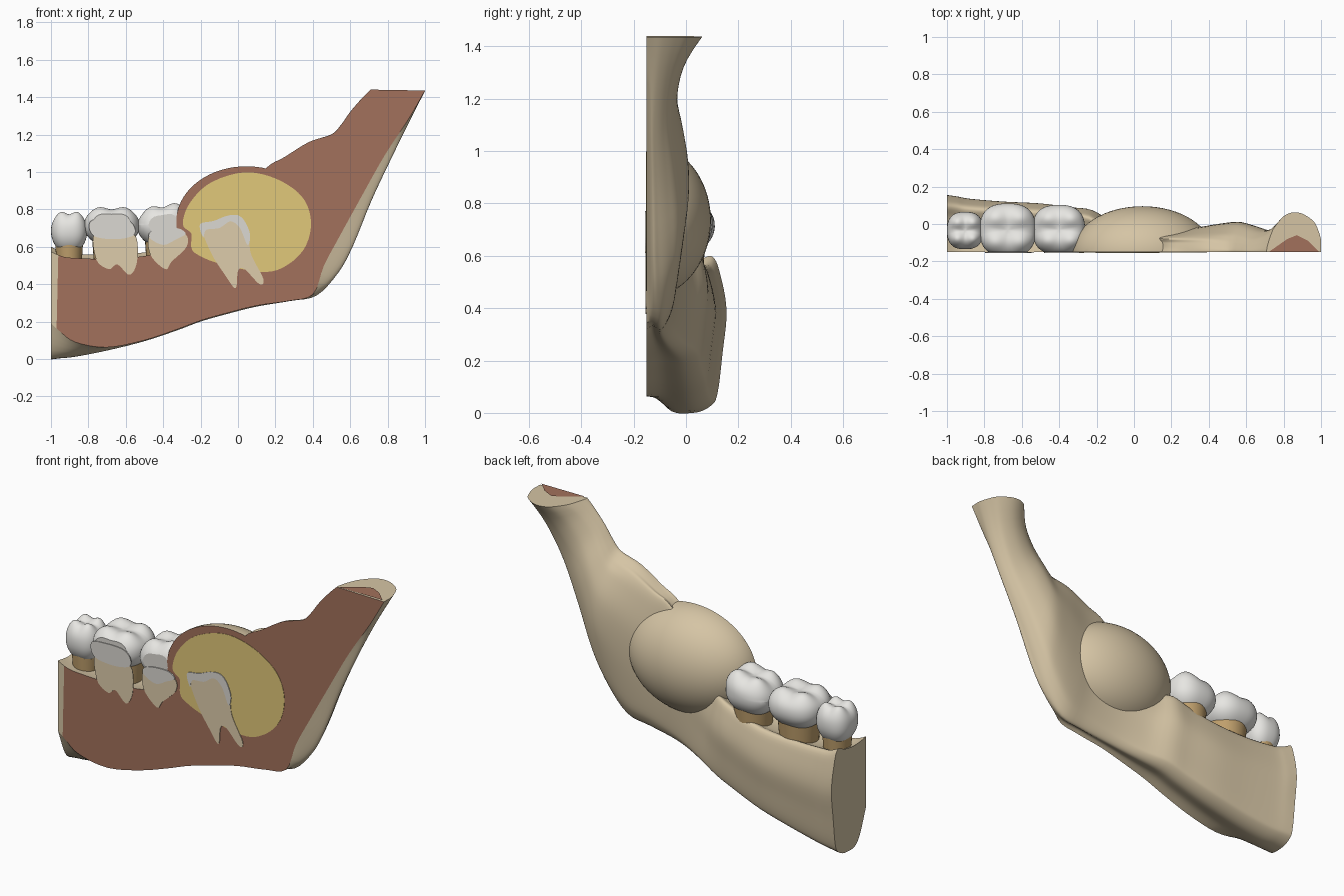
import bpy, bmesh, math
from mathutils import Vector

if "Cube" in bpy.data.objects:
    bpy.data.objects.remove(bpy.data.objects["Cube"])

CUT = -0.15  # y of the flat section plane


def material(name, *rgb):
    linear = [(c / 255) ** 2.2 for c in rgb] + [1]
    mat = bpy.data.materials.new(name)
    mat.use_nodes = True
    mat.diffuse_color = linear
    mat.node_tree.nodes["Principled BSDF"].inputs["Base Color"].default_value = linear
    return mat


BONE = material("bone", 212, 195, 163)
CUT_BONE = material("cut_bone", 161, 112, 92)
FLUID = material("cyst_yellow", 224, 199, 121)
ENAMEL = material("enamel_white", 232, 231, 227)
CUT_ENAMEL = material("cut_enamel", 218, 215, 209)
ROOT = material("root_tan", 190, 158, 108)
DENTIN = material("cut_dentin", 221, 203, 170)


def finish(name, bm, mats, smooth=True):
    bmesh.ops.recalc_face_normals(bm, faces=bm.faces[:])
    mesh = bpy.data.meshes.new(name)
    bm.to_mesh(mesh)
    bm.free()
    for mat in mats:
        mesh.materials.append(mat)
    obj = bpy.data.objects.new(name, mesh)
    bpy.context.collection.objects.link(obj)
    if smooth:
        bpy.ops.object.select_all(action="DESELECT")
        obj.select_set(True)
        bpy.context.view_layer.objects.active = obj
        bpy.ops.object.shade_smooth_by_angle(angle=math.radians(42))
        # cut faces stay flat
        for poly in mesh.polygons:
            if abs(poly.normal.y) > .999 and poly.center.y < CUT + .001:
                poly.use_smooth = False


def spline(points, steps, closed=False):
    """Smooth curve through points of any dimension."""
    pts = [Vector(p) for p in points]
    n = len(pts)
    pick = (lambda i: pts[i % n]) if closed else (lambda i: pts[min(max(i, 0), n - 1)])
    out = []
    for i in range(n if closed else n - 1):
        a, b, c, d = (pick(i + k) for k in (-1, 0, 1, 2))
        for k in range(steps):
            t = k / steps
            out.append(b + (c - a) * (t / 2) + (a * 2 - b * 5 + c * 4 - d) * (t * t / 2)
                       + (b * 3 - a - c * 3 + d) * (t ** 3 / 2))
    return out if closed else out + [pts[-1]]


def section_cut(bm):
    """Trim at the section plane and close the hole with material slot 1."""
    bmesh.ops.bisect_plane(bm, geom=bm.verts[:] + bm.edges[:] + bm.faces[:],
                           plane_co=(0, CUT, 0), plane_no=(0, -1, 0), clear_outer=True)
    rim = [e for e in bm.edges if e.is_boundary]
    if rim:
        bmesh.ops.edgeloop_fill(bm, edges=rim, mat_nr=1)


def plate(name, outline, mat, layer):
    """Thin plate lying on the section plane."""
    bm = bmesh.new()
    y = CUT - 0.002 * layer
    pts = spline(outline, 6, True)
    front = [bm.verts.new((p.x, y, p.y)) for p in pts]
    back = [bm.verts.new((p.x, CUT + 0.001, p.y)) for p in pts]
    bm.faces.new(front)
    for i in range(len(pts)):
        bm.faces.new((front[i - 1], front[i], back[i], back[i - 1]))
    finish(name, bm, [mat], False)


# Jawbone stations: cut edge x z, lower rim x z, upper edge x z, deepest y
STATIONS = [
    (-1, .19, -1, 0, -1, .575, .155),
    (-.955, .15, -.955, .004, -.945, .55, .148),
    (-.87, .09, -.87, .012, -.88, .54, .135),
    (-.7, .062, -.7, .045, -.7, .535, .12),
    (-.5, .1, -.5, .095, -.5, .55, .11),
    (-.32, .16, -.32, .155, -.35, .59, .09),
    (-.2, .205, -.2, .2, -.24, .63, .075),
    (-.06, .245, -.06, .24, -.15, .65, .015),
    (.1, .285, .1, .28, 0, .8, -.025),
    (.27, .31, .28, .31, .14, 1.01, -.035),
    (.4, .345, .42, .34, .25, 1.08, -.02),
    (.46, .5, .53, .46, .38, 1.16, 0),
    (.54, .65, .61, .61, .5, 1.2, .01),
    (.65, .85, .71, .85, .55, 1.25, -.01),
    (.785, 1.09, .82, 1.08, .6, 1.32, -.035),
    (.91, 1.28, .915, 1.27, .66, 1.39, -.01),
    (1, 1.435, 1, 1.435, .71, 1.44, .06),
]
# Cross-sections as (fraction up, fraction deep): broad body, thinner ramus
BODY = [(.035, .25), (0, .58), (.05, .81), (.14, .89), (.4, .95), (.67, 1), (.9, .93),
        (1.04, .82), (1, .6), (.98, .3)]
RAMUS = [(0, .12), (0, .3), (.05, .55), (.15, .8), (.4, 1), (.65, .95), (.85, .65),
         (.93, .42), (.97, .25), (1, .08)]


def jawbone():
    bm = bmesh.new()
    steps = 4
    rings = []
    for i, st in enumerate(spline(STATIONS, steps)):
        cx, cz, lx, lz, ux, uz, deep = st
        blend = min(max((i / steps - 7) / 5, 0), 1)
        low, up = Vector((lx, 0, lz)), Vector((ux, 0, uz))
        ring = [Vector((cx, CUT, cz))]
        for a, b in zip(BODY, RAMUS):
            s, f = Vector(a).lerp(Vector(b), blend)
            p = low + (up - low) * s
            p.y = CUT + f * (deep - CUT)
            ring.append(p)
        ring.append(Vector((ux, CUT, uz)))
        rings.append([bm.verts.new(p) for p in spline(ring, 5)])
    for i in range(len(rings) - 1):
        a, b = rings[i], rings[i + 1]
        for k in range(len(a)):
            face = bm.faces.new((a[k - 1], a[k], b[k], b[k - 1]))
            # the flat section is the closing face of each ring
            if k == 0 and i >= steps - 1:
                face.material_index = 1
    bm.faces.new(rings[0])
    bm.faces.new(rings[-1])
    finish("jawbone", bm, [BONE, CUT_BONE])


jawbone()

# Marrow patch on top of the ramus
patch = bmesh.new()
patch.faces.new([patch.verts.new((x, y, 1.443)) for x, y in
                 ((.72, CUT), (.99, CUT), (.93, -.09), (.87, -.06), (.82, -.08))])
finish("ramus_marrow", patch, [CUT_BONE], False)

# Bony shell of the cyst
bm = bmesh.new()
bmesh.ops.create_uvsphere(bm, u_segments=64, v_segments=40, radius=1)
for v in bm.verts:
    v.co = (.045 + .375 * v.co.x, CUT + .245 * v.co.y, .735 + .295 * v.co.z)
section_cut(bm)
finish("cyst_shell", bm, [BONE, CUT_BONE])

plate("cyst_filling", [(-.295, .72), (-.26, .83), (-.15, .94), (.03, .997), (.2, .965),
                       (.34, .87), (.39, .74), (.36, .6), (.26, .5), (.13, .465),
                       (-.1, .51), (-.22, .56), (-.25, .6), (-.25, .67)], FLUID, 1)


def crown(name, x, y, z, sx, sy, sz, slope=0):
    bm = bmesh.new()
    bmesh.ops.create_uvsphere(bm, u_segments=48, v_segments=32, radius=1)
    for v in bm.verts:
        q = Vector([math.copysign(abs(c) ** .78, c) for c in v.co])
        if q.z > 0:
            # chewing surface: four cusps parted by crossing grooves
            cusp = math.exp(-7 * ((abs(q.x) - .5) ** 2 + (abs(q.y) - .5) ** 2))
            groove = math.exp(-10 * q.y ** 2) + .4 * math.exp(-10 * q.x ** 2)
            q.z *= .88 + .18 * cusp - .12 * groove
            q.z += slope * q.x
        neck = 1 - .22 * max(-q.z, 0) ** 1.5
        v.co = (x + sx * q.x * neck, y + sy * q.y * neck, z + sz * q.z)
    section_cut(bm)
    finish(name, bm, [ENAMEL, CUT_ENAMEL])


def root(name, x, y, top, bottom, rx, ry):
    bm = bmesh.new()
    bmesh.ops.create_cone(bm, cap_ends=True, segments=32, radius1=.85, radius2=1, depth=1)
    for v in bm.verts:
        v.co = (x + rx * v.co.x, y + ry * v.co.y, bottom + (v.co.z + .5) * (top - bottom))
    section_cut(bm)
    finish(name, bm, [ROOT, DENTIN])


# Standing teeth
crown("premolar_crown", -.903, -.035, .68, .097, .1, .115)
root("premolar_root", -.903, -.035, .63, .45, .075, .08)
crown("first_molar_crown", -.675, -.032, .71, .15, .142, .11)
root("first_molar_root", -.67, -.035, .67, .45, .112, .11)
crown("second_molar_crown", -.402, -.03, .715, .14, .132, .118, .18)
root("second_molar_root", -.395, -.03, .67, .45, .105, .105)

# Cut faces of the molars
plate("first_molar_dentin", [(-.77, .665), (-.757, .53), (-.69, .48), (-.645, .505), (-.58, .45),
                             (-.54, .52), (-.55, .66), (-.66, .65)], DENTIN, 1)
plate("first_molar_cut_enamel", [(-.79, .735), (-.775, .66), (-.66, .64), (-.56, .66),
                                 (-.555, .71), (-.6, .745), (-.7, .75)], CUT_ENAMEL, 2)
plate("second_molar_dentin", [(-.47, .665), (-.47, .56), (-.39, .48), (-.355, .52),
                              (-.275, .6), (-.28, .665), (-.37, .67)], DENTIN, 2)
plate("second_molar_cut_enamel", [(-.45, .69), (-.475, .65), (-.4, .61), (-.33, .64),
                                  (-.28, .67), (-.33, .7)], CUT_ENAMEL, 3)

# Impacted tooth inside the cyst
plate("impacted_dentin", [(-.19, .7), (-.14, .56), (-.07, .45), (-.013, .378), (0, .47),
                          (.035, .48), (.115, .4), (.135, .43), (.07, .56), (.056, .665),
                          (.01, .735), (-.1, .72)], DENTIN, 2)
plate("impacted_enamel", [(-.203, .72), (-.186, .65), (-.17, .69), (-.1, .7), (-.04, .735),
                          (.01, .7), (.05, .61), (.065, .66), (.04, .73), (0, .768),
                          (-.06, .765), (-.13, .738)], CUT_ENAMEL, 3)
